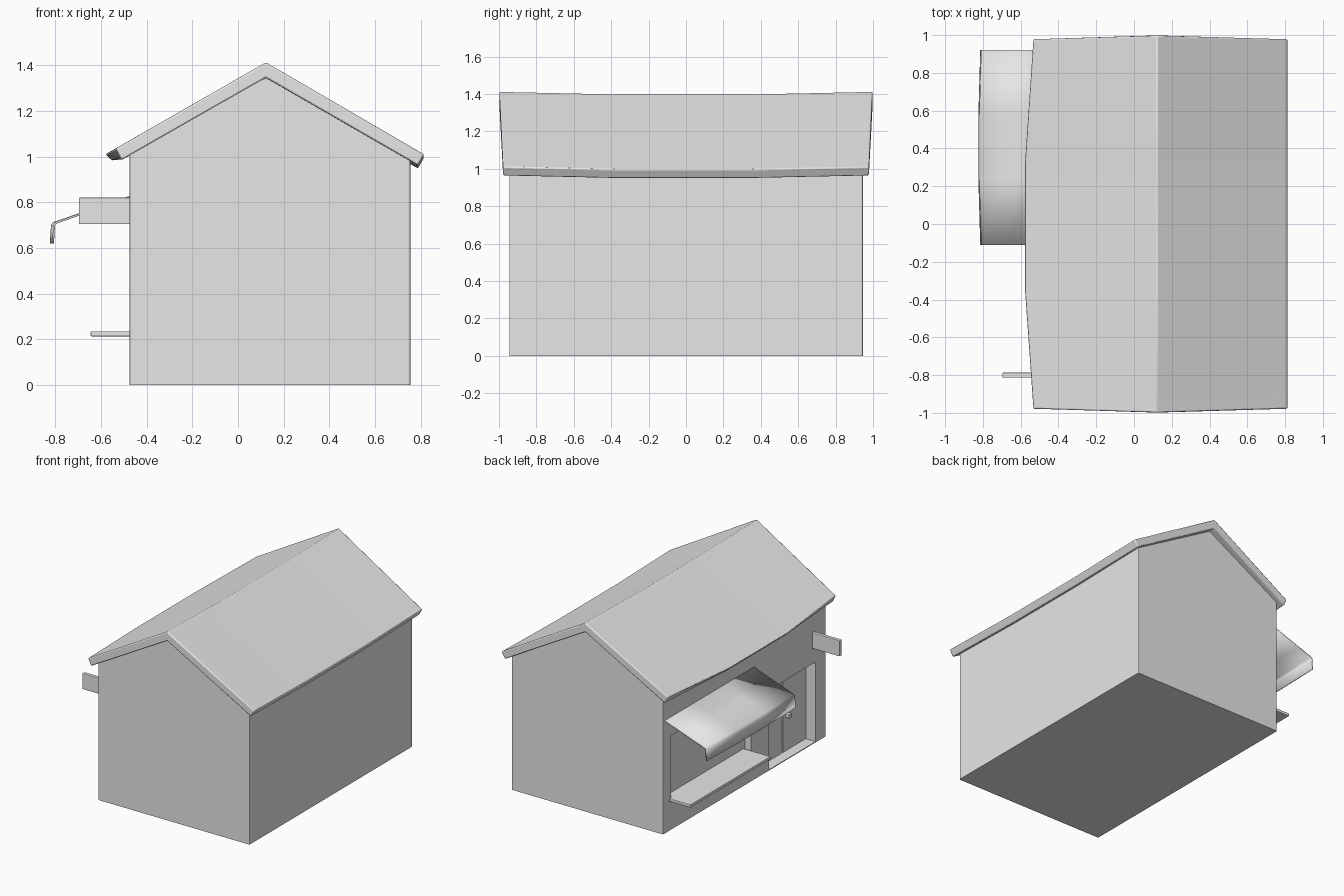
import bpy, bmesh

cube = bpy.data.objects.get("Cube")
if cube:
    bpy.data.objects.remove(cube, do_unlink=True)

GREY = 0.8
plaster = bpy.data.materials.new("plain_grey")
plaster.use_nodes = True
plaster.diffuse_color = (GREY, GREY, GREY, 1)
plaster.node_tree.nodes["Principled BSDF"].inputs["Base Color"].default_value = (GREY, GREY, GREY, 1)


def finish(name, bm, bevel=0):
    """Turn a bmesh into a named object with an optional edge bevel."""
    bmesh.ops.recalc_face_normals(bm, faces=bm.faces)
    mesh = bpy.data.meshes.new(name)
    bm.to_mesh(mesh)
    bm.free()
    obj = bpy.data.objects.new(name, mesh)
    bpy.context.collection.objects.link(obj)
    mesh.materials.append(plaster)
    if bevel:
        mod = obj.modifiers.new("bevel", "BEVEL")
        mod.width = bevel
        mod.segments = 2
        mod.limit_method = "ANGLE"
    return obj


def box(name, xs, ys, zs, bevel=0):
    bm = bmesh.new()
    bmesh.ops.create_cube(bm, size=1)
    for v in bm.verts:
        v.co = [r[0] if c < 0 else r[1] for c, r in zip(v.co, (xs, ys, zs))]
    return finish(name, bm, bevel)


def loft(name, rings, closed, bevel=0):
    """Skin a row of matching cross-sections; closed ones get end caps."""
    bm = bmesh.new()
    rows = [[bm.verts.new(p) for p in ring] for ring in rings]
    n = len(rows[0])
    for a, b in zip(rows, rows[1:]):
        for i in range(n if closed else n - 1):
            j = (i + 1) % n
            bm.faces.new((a[i], a[j], b[j], b[i]))
    if closed:
        bm.faces.new(rows[0])
        bm.faces.new(rows[-1])
    return finish(name, bm, bevel)


def smooth(obj, angle):
    bpy.ops.object.select_all(action="DESELECT")
    obj.select_set(True)
    bpy.context.view_layer.objects.active = obj
    bpy.ops.object.shade_smooth_by_angle(angle=angle)


LEFT, RIGHT, RIDGE, END = -0.475, 0.755, 0.122, 0.945

# House body with gabled ends and softened upright corners
gable = [(LEFT, 0), (RIGHT, 0), (RIGHT, 0.99), (RIDGE, 1.355), (LEFT, 1.01)]
body = loft("house_body", [[(x, y, z) for x, z in gable] for y in (-END, END)], True)
bm = bmesh.new()
bm.from_mesh(body.data)
corners = [e for e in bm.edges
           if abs(e.verts[0].co.z - e.verts[1].co.z) > 0.9]
bmesh.ops.bevel(bm, geom=corners, offset=0.008, segments=2, profile=0.5, affect="EDGES")
bm.to_mesh(body.data)
bm.free()

# Recesses for the serving window and the doorway
for name, depth, ys, zs in (("window_cutter", 0.05, (-0.075, 0.855), (0.22, 0.69)),
                            ("door_cutter", 0.09, (-0.825, -0.285), (0.006, 0.59))):
    cutter = box(name, (LEFT - 0.1, LEFT + depth), ys, zs)
    cutter.hide_render = True
    mod = body.modifiers.new(name, "BOOLEAN")
    mod.operation = "DIFFERENCE"
    mod.solver = "EXACT"
    mod.object = cutter
    bpy.context.view_layer.objects.active = body
    bpy.ops.object.modifier_apply(modifier=mod.name)
    bpy.data.objects.remove(cutter, do_unlink=True)

# Sagging roof slab, with the left eave bowed outward
sections = []
for t, mid in ((-1, 0), (-0.36, 1), (0.33, 1), (1, 0)):
    drop = 0.014 * mid
    crest, eave = t * 0.998, t * 0.978
    sections.append([
        (RIDGE, crest, 1.413 - drop),
        (0.815, eave, 1.01 - drop),
        (0.788, eave, 0.962 - drop),
        (RIDGE, crest, 1.346 - drop),
        (-0.51 - 0.04 * mid, eave, 0.985 - drop / 4),
        (-0.535 - 0.045 * mid, eave, 1.036 - drop * 1.8)])
roof = loft("roof", sections, True, 0.007)
smooth(roof, 0.5)

# Thin awning with a hanging front flap
sheets = []
for y, bow in ((0.92, 0), (0.577, 0.01), (0.233, 0.01), (-0.11, 0)):
    sheets.append([(LEFT + 0.003, y, 0.825), (-0.685 - bow / 2, y, 0.75),
                   (-0.797 - bow, y, 0.71), (-0.805 - bow, y, 0.70),
                   (-0.81 - bow, y, 0.62)])
awning = loft("awning", sheets, False)
solid = awning.modifiers.new("thickness", "SOLIDIFY")
solid.thickness = 0.008
solid.offset = 0
smooth(awning, 0.8)

# Serving counter and hanging sign board
box("counter", (-0.645, LEFT + 0.05), (-0.06, 0.87), (0.213, 0.235), 0.004)
box("sign_board", (-0.697, LEFT + 0.01), (-0.813, -0.787), (0.704, 0.82), 0.004)

# Double door leaves and handle
for name, ys in (("door_leaf_back", (-0.551, -0.285)), ("door_leaf_front", (-0.825, -0.559))):
    box(name, (LEFT + 0.08, LEFT + 0.092), ys, (0.006, 0.59))
box("door_handle", (LEFT + 0.05, LEFT + 0.085), (-0.62, -0.59), (0.25, 0.28), 0.003)
